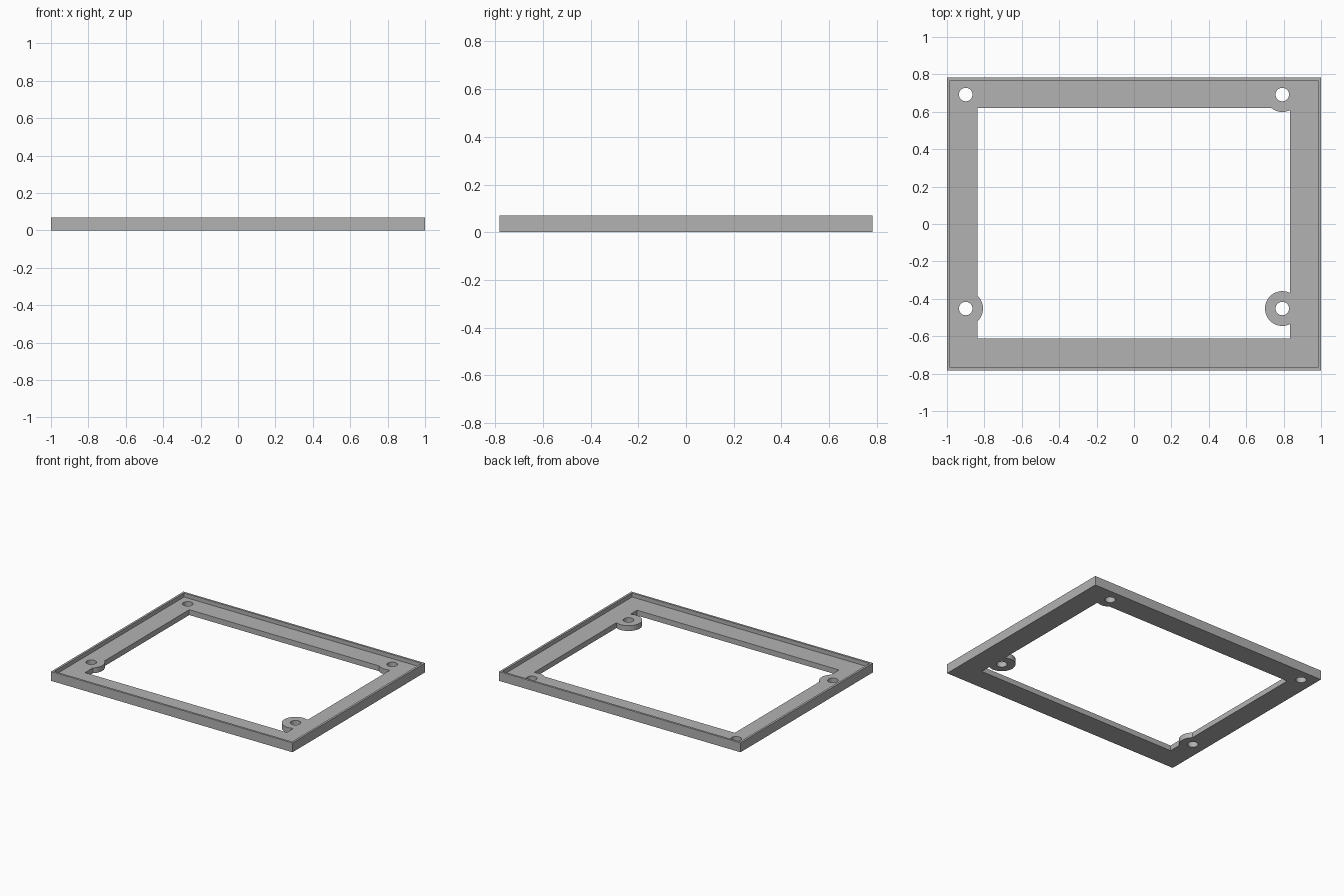
import bpy
import math

cube = bpy.data.objects.get("Cube")
if cube:
    bpy.data.objects.remove(cube, do_unlink=True)

HEIGHT, FLOOR, RIM = 0.07, 0.04, 0.016
HALF_X, HALF_Y = 1.0, 0.783
BOSS_RADIUS, HOLE_RADIUS = 0.093, 0.036
HOLES = [(x, y) for x in (-0.9, 0.793) for y in (-0.452, 0.692)]

grey = bpy.data.materials.new("plain grey")
grey.use_nodes = True
grey.diffuse_color = (0.448, 0.448, 0.448, 1)
grey.node_tree.nodes["Principled BSDF"].inputs["Base Color"].default_value = grey.diffuse_color


def box(name, low, high):
    """Axis-aligned box between two corners."""
    bpy.ops.mesh.primitive_cube_add(size=1)
    ob = bpy.context.object
    ob.name = name
    ob.location = [(a + b) / 2 for a, b in zip(low, high)]
    ob.scale = [b - a for a, b in zip(low, high)]
    bpy.ops.object.transform_apply(location=True, scale=True)
    return ob


def post(name, x, y, radius):
    """Tall upright cylinder used as a cutter."""
    bpy.ops.mesh.primitive_cylinder_add(vertices=48, radius=radius, depth=1, location=(x, y, 0))
    ob = bpy.context.object
    ob.name = name
    bpy.ops.object.transform_apply(location=True)
    return ob


def cut(target, cutter):
    """Subtract the cutter from the target, then discard it."""
    mod = target.modifiers.new("cut", "BOOLEAN")
    mod.operation = "DIFFERENCE"
    mod.solver = "EXACT"
    mod.object = cutter
    bpy.context.view_layer.objects.active = target
    bpy.ops.object.modifier_apply(modifier=mod.name)
    bpy.data.objects.remove(cutter, do_unlink=True)


# Outer block with a shallow recess that leaves a thin raised rim
frame = box("frame", (-HALF_X, -HALF_Y, 0), (HALF_X, HALF_Y, HEIGHT))
cut(frame, box("recess", (RIM - HALF_X, RIM - HALF_Y, FLOOR), (HALF_X - RIM, HALF_Y - RIM, 1)))

# Central opening, keeping the round screw bosses that reach into it
opening = box("opening", (-0.838, -0.613, -0.3), (0.834, 0.62, 0.3))
for x, y in HOLES:
    cut(opening, post("boss", x, y, BOSS_RADIUS))
cut(frame, opening)

# Screw holes
for x, y in HOLES:
    cut(frame, post("screw_hole", x, y, HOLE_RADIUS))

# Single grey finish, smooth round walls and crisp edges
frame.data.materials.clear()
frame.data.materials.append(grey)
for face in frame.data.polygons:
    face.material_index = 0
bpy.ops.object.select_all(action="DESELECT")
frame.select_set(True)
bpy.context.view_layer.objects.active = frame
bpy.ops.object.shade_smooth_by_angle(angle=math.radians(30))
